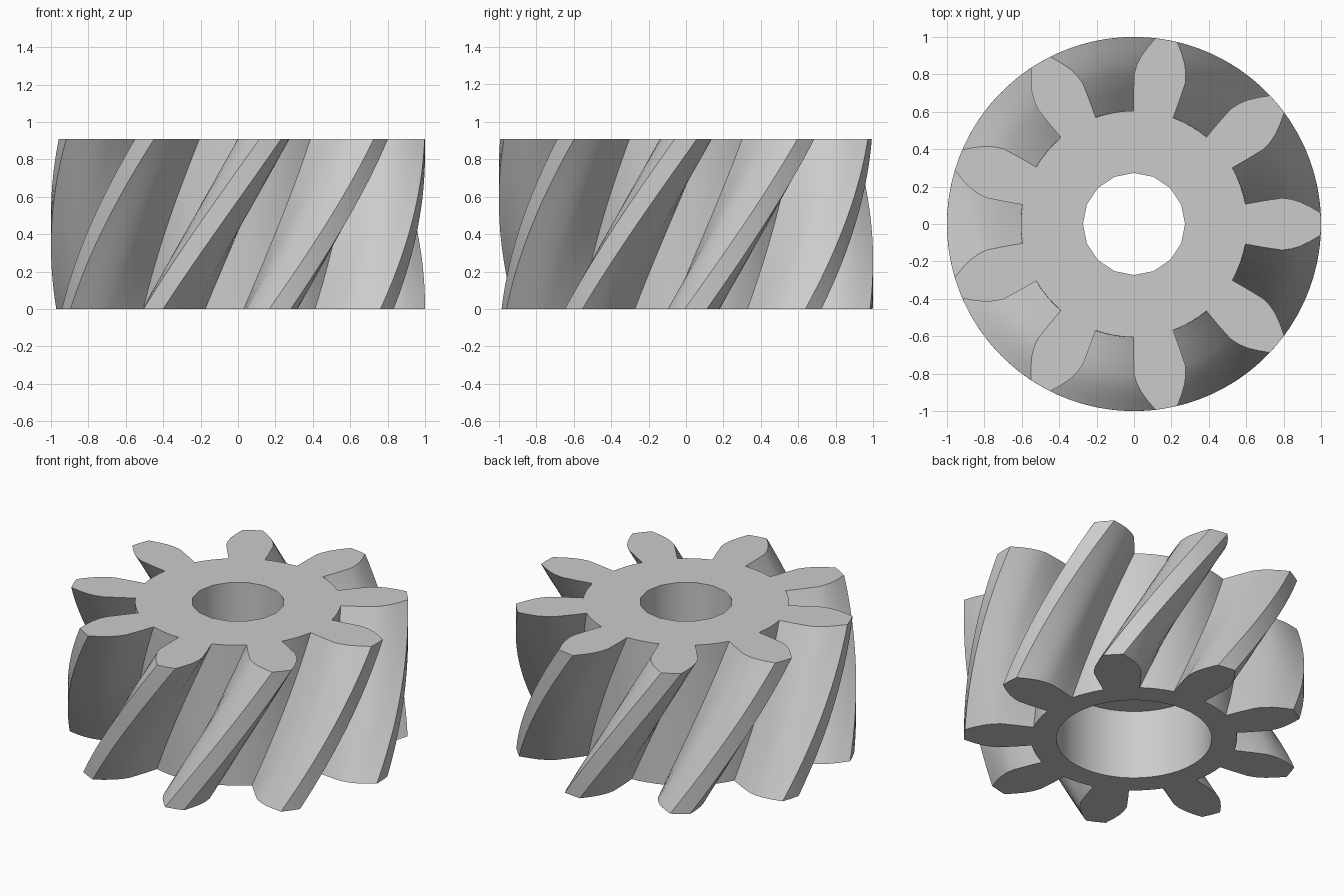
import bpy, bmesh
from math import sin, cos, pi, radians, atan2, hypot

cube = bpy.data.objects.get("Cube")
if cube:
    bpy.data.objects.remove(cube, do_unlink=True)

TEETH, HEIGHT, ROOT = 9, 0.91, 0.605
TWIST, LAYERS = radians(37), 24
BORE, RECESS, STEP = 0.273, 0.457, 0.45

# Half of one tooth: distance from the axis, half width
FLANK = [(0.596, 0.107), (0.69, 0.124), (0.79, 0.139), (0.84, 0.133),
         (0.89, 0.118), (0.945, 0.091), (0.998, 0.059)]


def polar_outline():
    """Radius and angle of each point round the toothed section."""
    pitch = 2 * pi / TEETH
    half = [(hypot(r, w), atan2(w, r)) for r, w in FLANK]
    tooth = [(r, -a) for r, a in half] + [(1.0, 0.0)] + half[::-1]
    start = half[0][1]
    gap = [(ROOT, start + (pitch - 2 * start) * i / 4) for i in range(1, 4)]
    return [(r, a + k * pitch) for k in range(TEETH) for r, a in tooth + gap]


def add_loop(bm, points, z, turn=0.0):
    return [bm.verts.new((r * cos(a + turn), r * sin(a + turn), z)) for r, a in points]


def circle(radius, sides):
    return [(radius, 2 * pi * i / sides) for i in range(sides)]


def bridge(bm, low, high):
    n = len(low)
    for i in range(n):
        j = (i + 1) % n
        bm.faces.new((low[i], low[j], high[j], high[i]))


def flat_ring(bm, outer, inner, up):
    """Fill the flat area between two loops."""
    edges = [bm.edges.get((lp[i - 1], lp[i])) for lp in (outer, inner) for i in range(len(lp))]
    bmesh.ops.triangle_fill(bm, use_beauty=True, edges=edges, normal=(0, 0, up))


bm = bmesh.new()

# Twisted toothed wall
outline = polar_outline()
walls = [add_loop(bm, outline, HEIGHT * i / LAYERS, TWIST * (i / LAYERS - 1))
         for i in range(LAYERS + 1)]
for low, high in zip(walls, walls[1:]):
    bridge(bm, low, high)

# Narrow bore above, wide recess below
bore_low, bore_high = [add_loop(bm, circle(BORE, 16), z) for z in (STEP, HEIGHT)]
recess_low, recess_high = [add_loop(bm, circle(RECESS, 48), z) for z in (0, STEP)]
bridge(bm, bore_low, bore_high)
bridge(bm, recess_low, recess_high)

# End faces and the step inside the recess
flat_ring(bm, walls[-1], bore_high, 1)
flat_ring(bm, walls[0], recess_low, -1)
flat_ring(bm, recess_high, bore_low, -1)
bmesh.ops.recalc_face_normals(bm, faces=bm.faces[:])

mesh = bpy.data.meshes.new("helical_gear")
bm.to_mesh(mesh)
bm.free()
gear = bpy.data.objects.new("helical_gear", mesh)
bpy.context.collection.objects.link(gear)

# Plain grey metal
grey = bpy.data.materials.new("light_grey")
grey.use_nodes = True
colour = (0.6, 0.6, 0.6, 1)
grey.diffuse_color = colour
grey.node_tree.nodes["Principled BSDF"].inputs["Base Color"].default_value = colour
mesh.materials.append(grey)

bpy.ops.object.select_all(action="DESELECT")
gear.select_set(True)
bpy.context.view_layer.objects.active = gear
bpy.ops.object.shade_smooth_by_angle(angle=radians(30))
